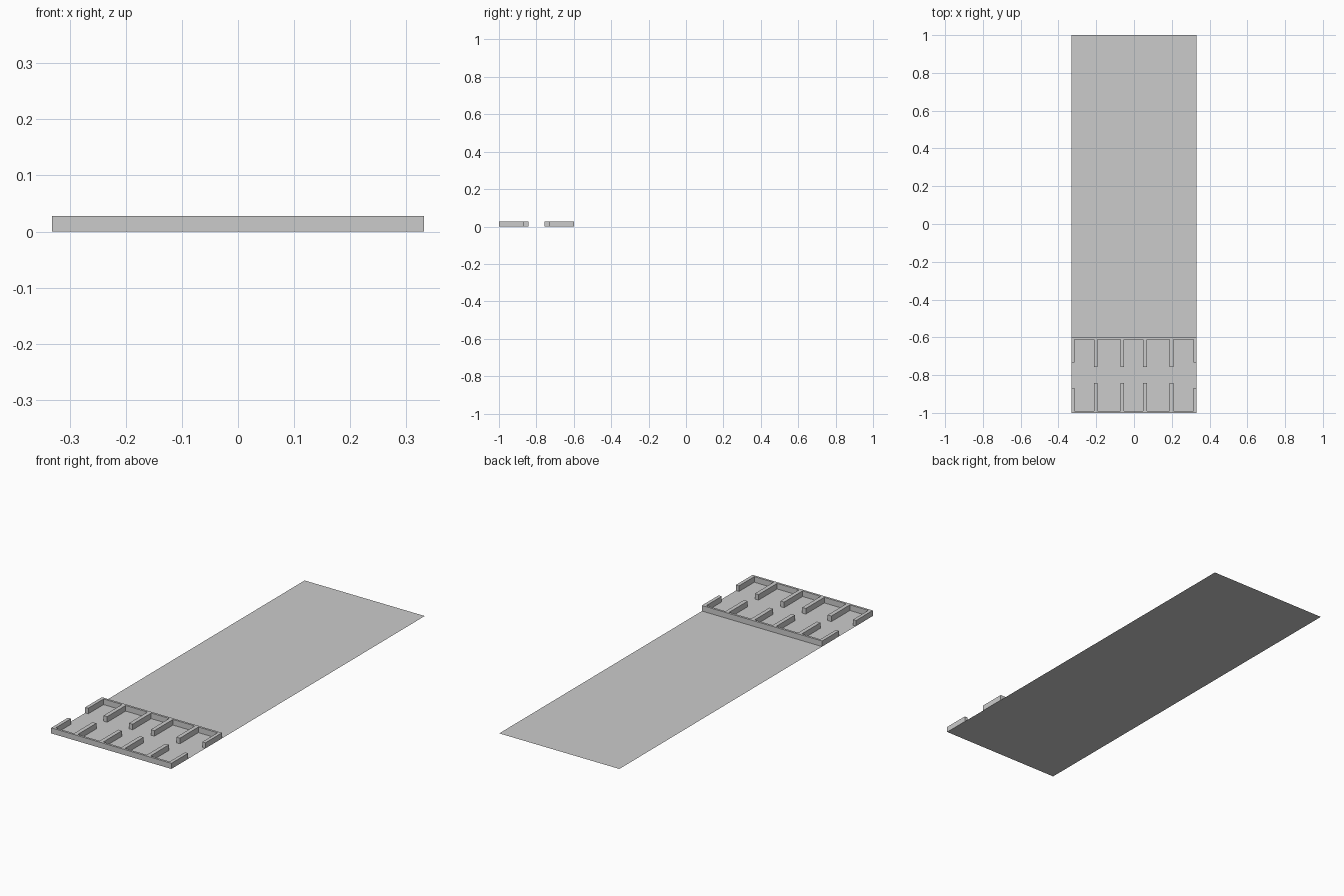
import bpy, bmesh

if "Cube" in bpy.data.objects:
    bpy.data.objects.remove(bpy.data.objects["Cube"])

HALF_W, HEIGHT = 0.332, 0.028
STALL_Y = -0.8            # centre line of the walled area
WALL, DEPTH = 0.011, 0.2  # wall thickness, outer distance from centre line
RIB_END, SIDE_END = 0.043, 0.068


def add_object(name, bm):
    mesh = bpy.data.meshes.new(name)
    bm.to_mesh(mesh)
    bm.free()
    obj = bpy.data.objects.new(name, mesh)
    bpy.context.collection.objects.link(obj)
    return obj


# Thin ground sheet
bm = bmesh.new()
bm.faces.new([bm.verts.new((x, y, 0)) for x, y in
              ((-HALF_W, -1), (HALF_W, -1), (HALF_W, 1), (-HALF_W, 1))])
add_object("ground_sheet", bm)


def comb_wall(name, side):
    """Long wall with ribs pointing to the centre line, as one outline."""
    ribs = [(-HALF_W, -0.315, SIDE_END)]
    ribs += [(c - 0.01, c + 0.01, RIB_END) for c in (-0.203, -0.062, 0.058, 0.199)]
    ribs += [(0.315, HALF_W, SIDE_END)]
    outline = [(HALF_W, DEPTH), (-HALF_W, DEPTH)]
    inner = DEPTH - WALL
    for i, (x0, x1, end) in enumerate(ribs):
        if i > 0:
            outline.append((x0, inner))
        outline += [(x0, end), (x1, end)]
        if i < len(ribs) - 1:
            outline.append((x1, inner))
    bm = bmesh.new()
    top = bm.faces.new([bm.verts.new((x, STALL_Y + side * d, HEIGHT)) for x, d in outline])
    # Side skirts down to the sheet, which closes the bottom
    new = bmesh.ops.extrude_edge_only(bm, edges=top.edges[:])["geom"]
    for v in new:
        if isinstance(v, bmesh.types.BMVert):
            v.co.z = 0
    bmesh.ops.recalc_face_normals(bm, faces=bm.faces)
    top.normal_update()
    if top.normal.z < 0:
        bmesh.ops.reverse_faces(bm, faces=bm.faces[:])
    add_object(name, bm)


# Front and back ribbed walls
comb_wall("front_ribbed_wall", -1)
comb_wall("back_ribbed_wall", 1)
